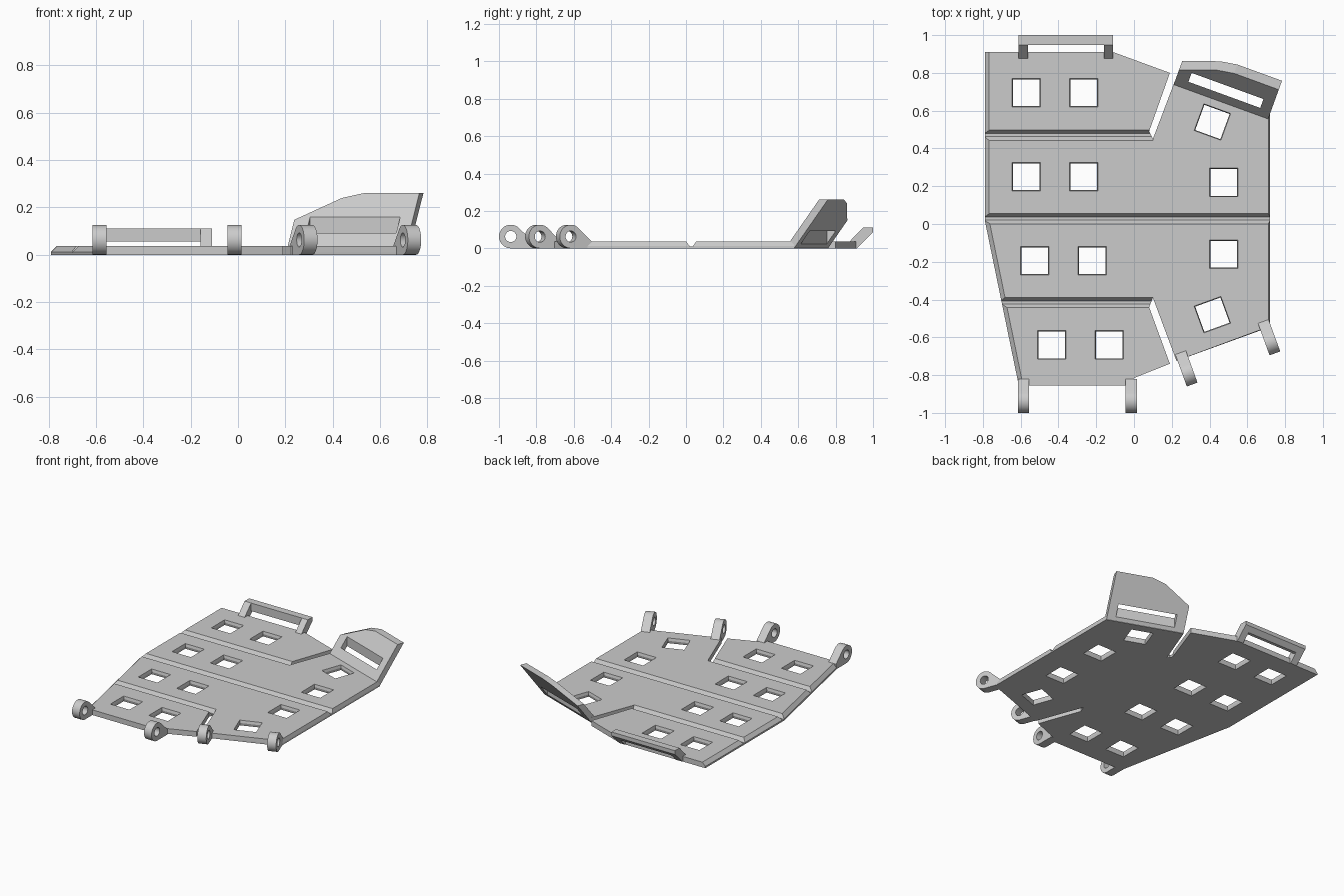
import bpy, bmesh, math
from mathutils import Matrix, Vector

if "Cube" in bpy.data.objects:
    bpy.data.objects.remove(bpy.data.objects["Cube"])

grey = bpy.data.materials.new("light grey")
grey.use_nodes = True
grey.diffuse_color = (0.6, 0.6, 0.6, 1)
grey.node_tree.nodes["Principled BSDF"].inputs["Base Color"].default_value = (0.6, 0.6, 0.6, 1)

TOP = 0.037          # plate thickness
TILT = math.radians(20)


def loft(bm, rings):
    """Closed solid through a stack of equal-length rings."""
    rows = [[bm.verts.new(p) for p in ring] for ring in rings]
    for a, b in zip(rows, rows[1:]):
        for i in range(len(a)):
            j = (i + 1) % len(a)
            bm.faces.new((a[i], a[j], b[j], b[i]))
    bm.faces.new(rows[0][::-1])
    bm.faces.new(rows[-1])


def along_x(bm, profile, x0, x1):
    """Extrude a (y, z) profile along x."""
    loft(bm, [[Vector((x, y, z)) for y, z in profile] for x in (x0, x1)])


def finish(name, bm, matrix=Matrix()):
    bmesh.ops.transform(bm, matrix=matrix, verts=bm.verts)
    bmesh.ops.recalc_face_normals(bm, faces=bm.faces)
    mesh = bpy.data.meshes.new(name)
    bm.to_mesh(mesh)
    bm.free()
    mesh.materials.append(grey)
    ob = bpy.data.objects.new(name, mesh)
    bpy.context.collection.objects.link(ob)
    return ob


def cut(ob, cutter):
    cutter.hide_render = True
    mod = ob.modifiers.new("cut", "BOOLEAN")
    mod.operation, mod.solver, mod.object = "DIFFERENCE", "EXACT", cutter
    bpy.context.view_layer.objects.active = ob
    bpy.ops.object.modifier_apply(modifier=mod.name)
    bpy.data.objects.remove(cutter)


def smooth(ob):
    bpy.ops.object.select_all(action="DESELECT")
    ob.select_set(True)
    bpy.context.view_layer.objects.active = ob
    bpy.ops.object.shade_smooth_by_angle(angle=math.radians(30))


# Base plate with two slits and chamfered long sides
outline = [(-0.79, 0.91), (-0.79, 0.02), (-0.61, -0.855), (-0.02, -0.855), (0, -0.815),
           (0.19, -0.74), (0.08, -0.44), (0.1, -0.39), (0.225, -0.725), (0.72, -0.545),
           (0.72, 0.578), (0.218, 0.761), (0.1, 0.45), (0.08, 0.49), (0.19, 0.8), (-0.11, 0.91)]


def plate_ring(z, left, right):
    return [Vector((x + (left if x < -0.6 else -right if x > 0.7 else 0), y, z)) for x, y in outline]


bm = bmesh.new()
loft(bm, [plate_ring(0, 0, 0), plate_ring(0.012, 0, 0), plate_ring(TOP, 0.023, 0.009)])
plate = finish("base_plate", bm)

# Fold grooves across the plate
bm = bmesh.new()
for y, end in ((0.47, 0.1), (0.028, 0.9), (-0.415, 0.1)):
    along_x(bm, [(y - 0.046, 0.064), (y - 0.008, 0.01), (y + 0.008, 0.01), (y + 0.046, 0.064)], -0.9, end)
cut(plate, finish("groove_cutter", bm))

# Square strap holes, slightly waisted
holes = [(x, y, 0) for x0, y in ((-0.57, 0.695), (-0.57, 0.25), (-0.525, -0.195), (-0.435, -0.64))
         for x in (x0, x0 + 0.304)]
holes += [(0.475, 0.22, 0), (0.475, -0.16, 0), (0.415, 0.54, -TILT), (0.415, -0.48, TILT)]
bm = bmesh.new()
for x, y, turn in holes:
    place = Matrix.Translation((x, y, 0)) @ Matrix.Rotation(turn, 4, "Z")
    loft(bm, [[place @ Vector((sx * h, sy * h, z)) for sx, sy in ((-1, -1), (1, -1), (1, 1), (-1, 1))]
              for z, h in ((-0.02, 0.08), (TOP / 2, 0.071), (TOP + 0.02, 0.08))])
cut(plate, finish("hole_cutter", bm))

# Hinge knuckles on the front edge; local origin is the front tip, +y runs into the plate
R, BORE = 0.063, 0.03
knuckle = [(0.18, 0), (0.18, TOP)]
for i in range(25):
    a = math.radians(45 + 225 * i / 24)
    knuckle.append((R + R * math.cos(a), R + R * math.sin(a)))
bore = [(R + BORE * math.cos(i * math.pi / 12), R + BORE * math.sin(i * math.pi / 12)) for i in range(24)]
for i, (x, y, turn) in enumerate(((-0.585, -1, 0), (-0.015, -1, 0), (0.308, -0.85, TILT), (0.746, -0.685, TILT))):
    place = Matrix.Translation((x, y, 0)) @ Matrix.Rotation(turn, 4, "Z")
    bm = bmesh.new()
    along_x(bm, knuckle, -0.03, 0.03)
    ob = finish(f"hinge_knuckle_{i + 1}", bm, place)
    bm = bmesh.new()
    along_x(bm, bore, -0.1, 0.1)
    cut(ob, finish("bore_cutter", bm, place))
    smooth(ob)

# Raised strap loop on the back edge
leg = [(0.875, TOP), (0.948, 0.112), (1, 0.112), (1, 0.085), (0.913, 0), (0.875, 0)]
bar = [(0.948, 0.112), (1, 0.112), (1, 0.085), (0.97, 0.055), (0.948, 0.055)]
for name, profile, x0, x1 in (("loop_leg_right", leg, -0.612, -0.56), ("loop_leg_left", leg, -0.158, -0.11),
                              ("loop_bar", bar, -0.56, -0.158)):
    bm = bmesh.new()
    along_x(bm, profile, x0, x1)
    finish(name, bm)

# Slanted flap on the angled back edge: side outline sheared backwards with height
turned = Matrix.Rotation(-TILT, 4, "Z")
LEAN = 0.74
flap_side = [(-0.055, 0), (0.477, 0), (0.477, 0.26), (0.225, 0.26), (0.134, 0.24), (-0.055, 0.148)]
bm = bmesh.new()
loft(bm, [[Vector((x, start + LEAN * z, z)) for x, z in flap_side] for start in (0.738, 0.788)])
flap = finish("slanted_flap", bm, turned)

# Strap slot dropped straight down through the flap
bm = bmesh.new()
loft(bm, [[Vector((x, y, z)) for x, y in ((0.013, 0.806), (0.418, 0.806), (0.418, 0.856), (0.013, 0.856))]
          for z in (-0.1, 0.4)])
cut(flap, finish("slot_cutter", bm, turned))
